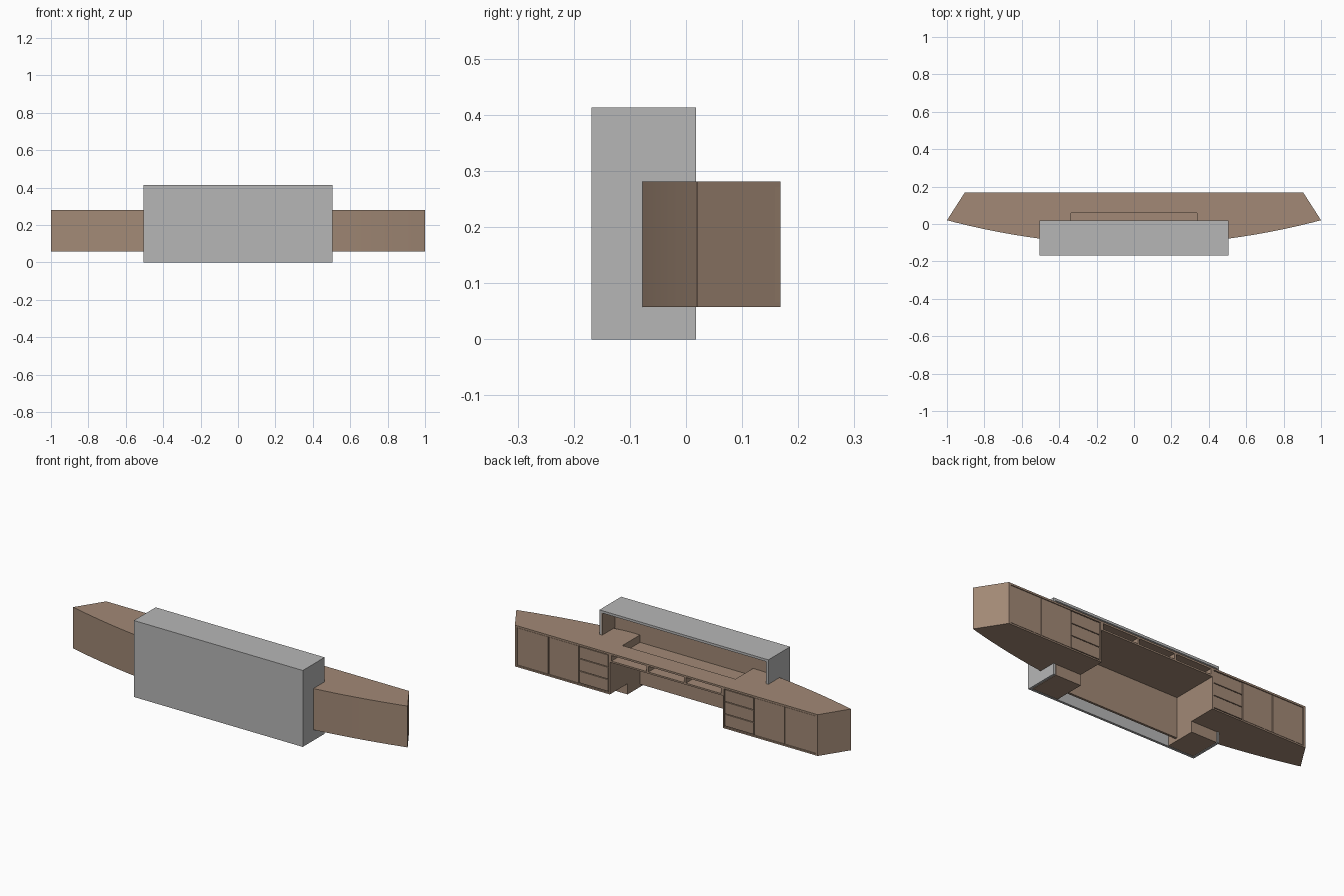
import bpy, bmesh, math

if "Cube" in bpy.data.objects:
    bpy.data.objects.remove(bpy.data.objects["Cube"])


def material(name, rgb):
    m = bpy.data.materials.new(name)
    m.diffuse_color = (*rgb, 1)
    m.use_nodes = True
    m.node_tree.nodes["Principled BSDF"].inputs["Base Color"].default_value = m.diffuse_color
    return m


WOOD = material("brown wood", (0.36, 0.25, 0.18))
GREY = material("grey panel", (0.47, 0.47, 0.47))


def prism(name, outline, z0, z1, mat):
    """Extrude a top-view outline between two heights."""
    bm = bmesh.new()
    face = bm.faces.new([bm.verts.new((x, y, z0)) for x, y in outline])
    top = bmesh.ops.extrude_face_region(bm, geom=[face])["geom"]
    bmesh.ops.translate(bm, vec=(0, 0, z1 - z0),
                        verts=[v for v in top if isinstance(v, bmesh.types.BMVert)])
    bmesh.ops.recalc_face_normals(bm, faces=bm.faces)
    me = bpy.data.meshes.new(name)
    bm.to_mesh(me)
    bm.free()
    me.materials.append(mat)
    ob = bpy.data.objects.new(name, me)
    bpy.context.collection.objects.link(ob)
    return ob


def box(name, x0, x1, y0, y1, z0, z1, mat=WOOD):
    return prism(name, [(x0, y0), (x1, y0), (x1, y1), (x0, y1)], z0, z1, mat)


def smooth(ob):
    bpy.ops.object.select_all(action='DESELECT')
    ob.select_set(True)
    bpy.context.view_layer.objects.active = ob
    bpy.ops.object.shade_smooth_by_angle(angle=math.radians(20))


BACK, BOTTOM, TOP = 0.168, 0.058, 0.281
KNEE, WALL = 0.338, -0.09


def arc(x):
    return max(WALL, 0.02 - 0.1315 * (1 - x * x))


def wing_outline(s, back):
    """Curved front, slanted end, straight back."""
    xs = [KNEE + (1 - KNEE) * i / 14 for i in range(15)]
    end = 1 - 0.095 * (back - 0.02) / (BACK - 0.02)
    return [(s * x, arc(x)) for x in xs] + [(s * end, back), (s * KNEE, back)]


for s, side in ((1, "right"), (-1, "left")):
    def sbox(name, x0, x1, y0, y1, z0, z1, mat=WOOD):
        return box(f"{side}_{name}", *sorted((s * x0, s * x1)), y0, y1, z0, z1, mat)

    # Cabinet wing: carcass with full-depth top and bottom boards
    smooth(prism(side + "_carcass", wing_outline(s, 0.159), BOTTOM + 0.008, TOP - 0.01, WOOD))
    smooth(prism(side + "_top_board", wing_outline(s, BACK), TOP - 0.01, TOP, WOOD))
    smooth(prism(side + "_bottom_board", wing_outline(s, BACK), BOTTOM, BOTTOM + 0.008, WOOD))
    # Vertical frame edges
    sbox("inner_frame", KNEE, KNEE + 0.008, 0.158, BACK, BOTTOM, TOP - 0.005)
    prism(side + "_end_frame", [(s * 0.911, 0.158), (s * 0.905, BACK),
                                (s * 0.893, BACK), (s * 0.893, 0.158)], BOTTOM, TOP - 0.005, WOOD)
    # Three drawers and two doors
    z0, z1 = BOTTOM + 0.011, TOP - 0.012
    h = (z1 - z0) / 3
    for i in range(3):
        sbox(f"drawer_{i + 1}", KNEE + 0.011, 0.521, 0.158, BACK - 0.002,
             z0 + i * h + 0.002, z0 + (i + 1) * h - 0.002)
    for i, (a, b) in enumerate(((0.525, 0.704), (0.708, 0.89))):
        sbox(f"door_{i + 1}", a, b, 0.158, BACK - 0.002, z0, z1)
    # Pedestal foot and shell side
    sbox("pedestal", KNEE, 0.49, -0.153, 0.016, 0, BOTTOM + 0.004)
    sbox("shell_side", 0.493, 0.505, -0.168, 0.018, 0, 0.413, GREY)
    sbox("shell_side_lining", 0.488, 0.4935, WALL, 0.016, TOP, 0.4)

# Grey front shell
box("shell_front", -0.5, 0.5, -0.168, -0.155, 0, 0.413, GREY)
box("shell_top", -0.5, 0.5, -0.168, 0.018, 0.4, 0.413, GREY)

# Modesty board behind the shell
box("back_board", -0.493, 0.493, WALL - 0.012, WALL, 0.015, 0.4)

# Centre worktop with sunken trough and open cubbies
box("centre_floor", -KNEE, KNEE, WALL, BACK, 0.232, 0.241)
box("centre_top", -KNEE, KNEE, 0.06, BACK, TOP - 0.01, TOP)
box("cubby_back", -KNEE, KNEE, 0.06, 0.07, 0.24, TOP - 0.005)
for i, x in enumerate((-0.333, -0.112, 0.112, 0.333)):
    box(f"cubby_divider_{i + 1}", x - 0.005, x + 0.005, 0.065, BACK, 0.238, TOP - 0.005)
